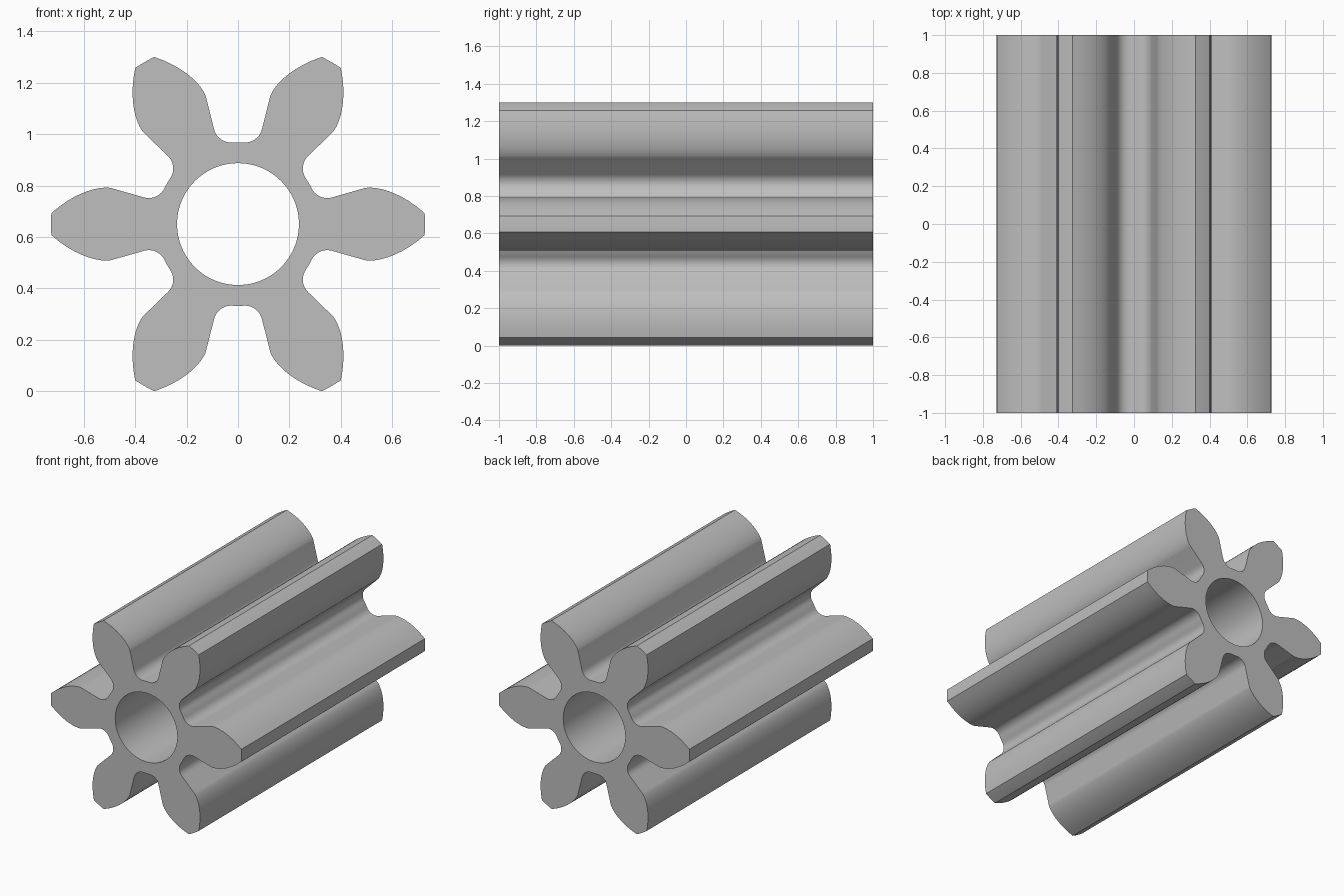
import bpy
import bmesh
from math import sin, cos, asin, atan, sqrt, pi, radians, tau
from mathutils import Vector

TEETH = 6
MODULE = 2 / 11
PITCH = MODULE * TEETH / 2
TIP = PITCH + MODULE
ROOT = PITCH - 1.25 * MODULE
BASE = PITCH * cos(radians(20))
BORE = 0.237
FILLET = 0.068
LENGTH = 2.0

old = bpy.data.objects.get("Cube")
if old:
    bpy.data.objects.remove(old, do_unlink=True)


def polar(r, a):
    return Vector((r * cos(a), r * sin(a)))


def inv(r):
    """Angle swept by the involute from the base circle out to radius r."""
    t = sqrt(max((r / BASE) ** 2 - 1, 0))
    return t - atan(t)


def half_tooth():
    """Upper flank, from the middle of the tip to the middle of the gap."""
    flank = pi / (2 * TEETH) + inv(PITCH)
    tip_angle = flank - inv(TIP)
    pts = [polar(TIP, tip_angle * i / 3) for i in range(3)]
    # involute flank
    n = 14
    for i in range(n + 1):
        r = BASE + (TIP - BASE) * (1 - i / n) ** 2
        pts.append(polar(r, flank - inv(r)))
    # radial flank, then root fillet
    spread = asin(FILLET / (ROOT + FILLET))
    centre_angle = flank + spread
    centre = polar(ROOT + FILLET, centre_angle)
    start, end = flank - pi / 2, centre_angle - pi
    n = 10
    for i in range(n + 1):
        pts.append(centre + polar(FILLET, start + (end - start) * i / n))
    # root arc
    gap = pi / TEETH
    pts += [polar(ROOT, centre_angle + (gap - centre_angle) * i / 3) for i in (1, 2, 3)]
    return pts


# Full outline: mirrored half teeth repeated around the axis
upper = half_tooth()
lower = [Vector((p.x, -p.y)) for p in reversed(upper)]
tooth = lower[1:-1] + upper
outline = []
for k in range(TEETH):
    a = tau * k / TEETH
    outline += [polar(p.length, a + atan(p.y / p.x)) for p in tooth]
bore = [polar(BORE, tau * i / 96) for i in range(96)]

# Gear body: fill between outline and bore, then extrude along y
height = TIP * sin(pi / 3 + pi / (2 * TEETH) + inv(PITCH) - inv(TIP))
bm = bmesh.new()
edges = []
for loop in (outline, bore):
    verts = [bm.verts.new((p.x, -LENGTH / 2, p.y + height)) for p in loop]
    edges += [bm.edges.new((verts[i - 1], verts[i])) for i in range(len(verts))]
bmesh.ops.triangle_fill(bm, edges=edges, use_beauty=True, normal=(0, -1, 0))
out = bmesh.ops.extrude_face_region(bm, geom=bm.faces[:], use_keep_orig=True)
moved = [g for g in out["geom"] if isinstance(g, bmesh.types.BMVert)]
bmesh.ops.translate(bm, verts=moved, vec=(0, LENGTH, 0))
bmesh.ops.recalc_face_normals(bm, faces=bm.faces[:])
mesh = bpy.data.meshes.new("pinion_gear")
bm.to_mesh(mesh)
bm.free()
gear = bpy.data.objects.new("pinion_gear", mesh)
bpy.context.collection.objects.link(gear)

# Plain grey metal
grey = (0.52, 0.52, 0.52, 1)
mat = bpy.data.materials.new("light_grey")
mat.use_nodes = True
mat.diffuse_color = grey
mat.node_tree.nodes["Principled BSDF"].inputs["Base Color"].default_value = grey
mesh.materials.append(mat)

bpy.ops.object.select_all(action="DESELECT")
gear.select_set(True)
bpy.context.view_layer.objects.active = gear
bpy.ops.object.shade_smooth_by_angle(angle=radians(25))
